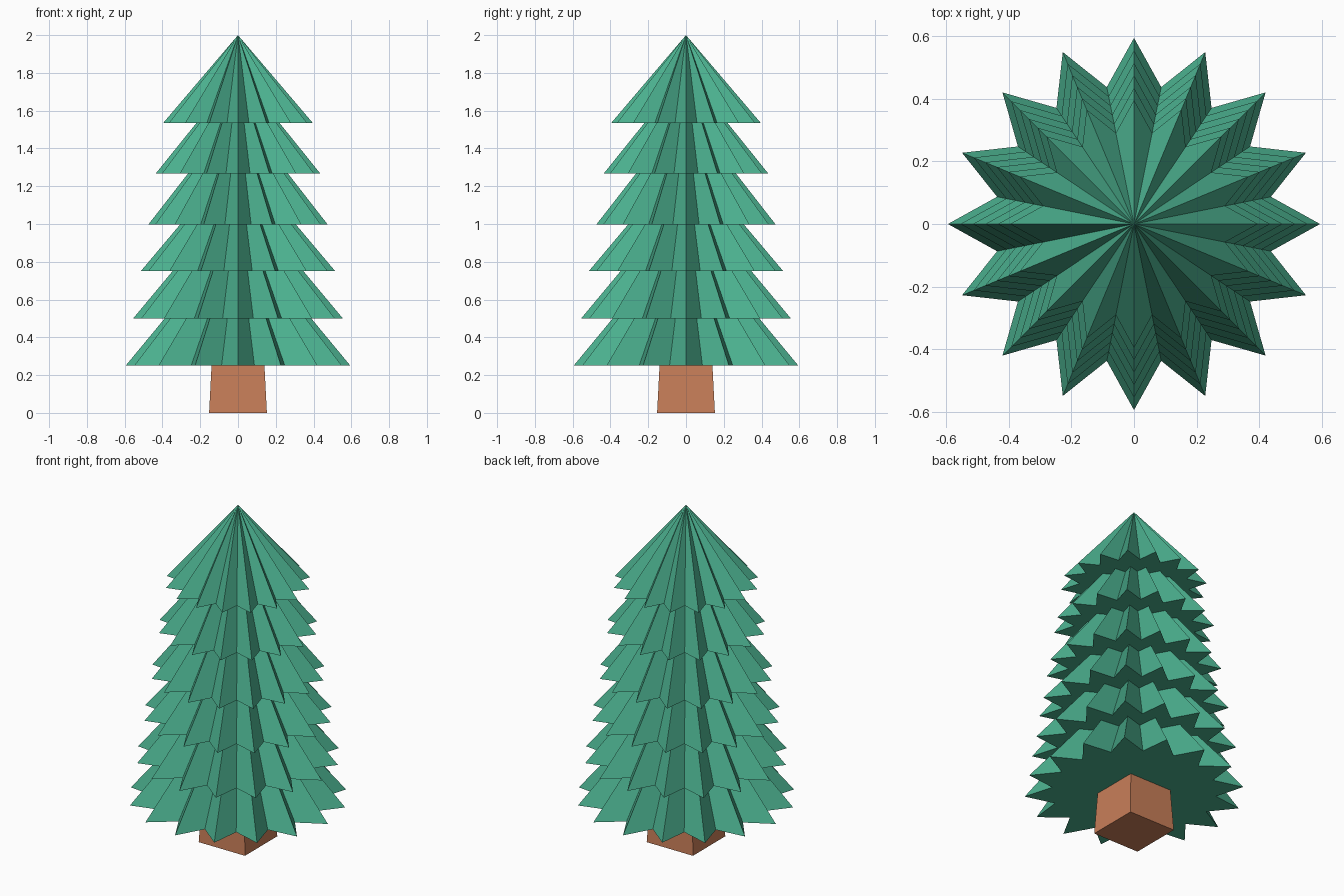
import bpy, bmesh
from math import sin, cos, pi

if "Cube" in bpy.data.objects:
    bpy.data.objects.remove(bpy.data.objects["Cube"])

POINTS = 16      # spikes of the star cross-section
VALLEY = 0.75    # valley radius relative to spike radius


def finish(bm, name, color):
    bmesh.ops.recalc_face_normals(bm, faces=bm.faces)
    mesh = bpy.data.meshes.new(name)
    bm.to_mesh(mesh)
    bm.free()
    mat = bpy.data.materials.new(name + "_color")
    mat.diffuse_color = (*color, 1)
    mat.use_nodes = True
    mat.node_tree.nodes["Principled BSDF"].inputs["Base Color"].default_value = mat.diffuse_color
    mesh.materials.append(mat)
    obj = bpy.data.objects.new(name, mesh)
    bpy.context.collection.objects.link(obj)
    return obj


def star_ring(bm, radius, z):
    n = POINTS * 2
    ring = []
    for i in range(n):
        r = radius * (VALLEY if i % 2 else 1)
        ring.append(bm.verts.new((r * cos(2 * pi * i / n), r * sin(2 * pi * i / n), z)))
    return ring


def bridge(bm, a, b):
    n = len(a)
    for i in range(n):
        j = (i + 1) % n
        bm.faces.new((a[i], a[j], b[j], b[i]))


# Foliage: six stacked star-shaped tiers; (base height, base radius, radius where next tier begins)
tiers = [(0.25, 0.595, 0.388), (0.50, 0.555, 0.347), (0.75, 0.515, 0.307),
         (0.997, 0.475, 0.264), (1.268, 0.435, 0.22), (1.535, 0.396, 0)]
bm = bmesh.new()
below = None
for k, (z, r, r_top) in enumerate(tiers):
    base = star_ring(bm, r, z)
    if below:
        bridge(bm, below, base)      # flat underside of the overhang
    else:
        bm.faces.new(base)           # closed bottom
    if r_top:
        below = star_ring(bm, r_top, tiers[k + 1][0])
        bridge(bm, base, below)
    else:
        tip = bm.verts.new((0, 0, 2.0))
        for i in range(len(base)):
            bm.faces.new((base[i], base[(i + 1) % len(base)], tip))
finish(bm, "foliage", (0.07, 0.43, 0.27))

# Trunk: tapered square block
bm = bmesh.new()
bmesh.ops.create_cube(bm, size=1)
for v in bm.verts:
    half = 0.14 if v.co.z > 0 else 0.153
    v.co = (v.co.x * 2 * half, v.co.y * 2 * half, 0.25 if v.co.z > 0 else 0)
finish(bm, "trunk", (0.58, 0.21, 0.10))
